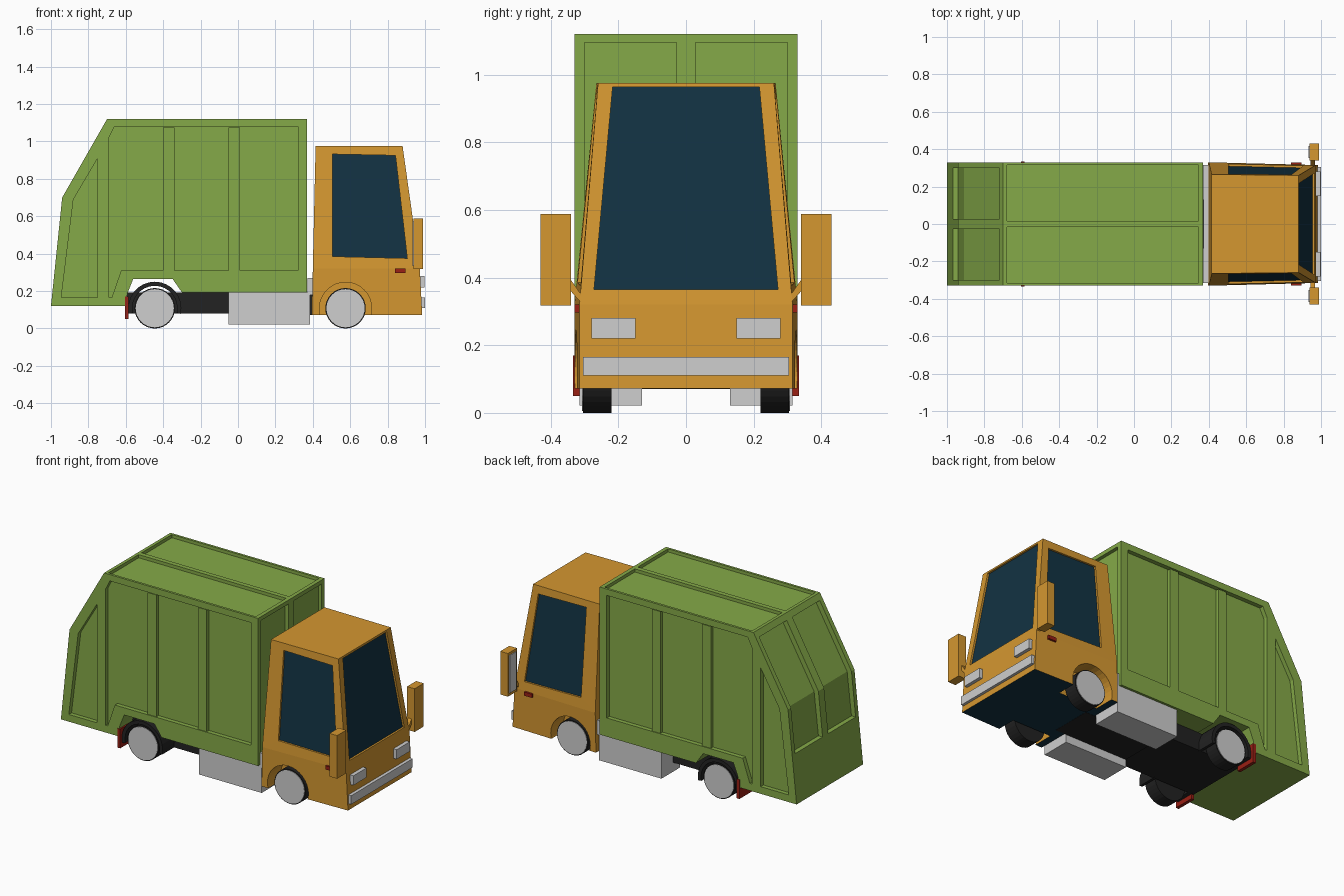
import bpy, bmesh, math
from mathutils import Vector

if "Cube" in bpy.data.objects:
    bpy.data.objects.remove(bpy.data.objects["Cube"])


def material(name, r, g, b):
    m = bpy.data.materials.new(name)
    m.diffuse_color = (r, g, b, 1)
    m.use_nodes = True
    m.node_tree.nodes["Principled BSDF"].inputs["Base Color"].default_value = m.diffuse_color
    return m


GREEN = material("green_paint", 0.235, 0.40, 0.065)
ORANGE = material("orange_paint", 0.66, 0.31, 0.03)
GLASS = material("dark_blue_glass", 0.006, 0.032, 0.055)
GREY = material("light_grey", 0.62, 0.62, 0.62)
BLACK = material("black_rubber", 0.016, 0.016, 0.016)
RED = material("red_plastic", 0.32, 0.014, 0.007)


def add_prism(bm, pts, lo, hi, axis="y"):
    """Extrude a profile: (x,z) along y, (y,z) along x or (x,y) along z."""
    def place(p, t):
        return {"y": (p[0], t, p[1]), "x": (t, p[0], p[1]), "z": (p[0], p[1], t)}[axis]
    a = [bm.verts.new(place(p, lo)) for p in pts]
    b = [bm.verts.new(place(p, hi)) for p in pts]
    faces = [bm.faces.new(a), bm.faces.new(b[::-1])]
    n = len(pts)
    for i in range(n):
        faces.append(bm.faces.new((a[i], b[i], b[(i + 1) % n], a[(i + 1) % n])))
    bmesh.ops.recalc_face_normals(bm, faces=faces)


def finish(name, bm, *mats):
    me = bpy.data.meshes.new(name)
    bm.to_mesh(me)
    bm.free()
    for m in mats:
        me.materials.append(m)
    ob = bpy.data.objects.new(name, me)
    bpy.context.collection.objects.link(ob)
    return ob


def prism(name, pts, lo, hi, mat, axis="y"):
    bm = bmesh.new()
    add_prism(bm, pts, lo, hi, axis)
    return finish(name, bm, mat)


def rect(x0, x1, z0, z1):
    return [(x0, z0), (x1, z0), (x1, z1), (x0, z1)]


def box(name, x, y, z, mat):
    return prism(name, rect(*x, *z), y[0], y[1], mat)


def arc(cx, cz, r, a0, a1, n):
    return [(cx + r * math.cos(math.radians(a0 + (a1 - a0) * i / n)),
             cz + r * math.sin(math.radians(a0 + (a1 - a0) * i / n))) for i in range(n + 1)]


def both(lo, hi):
    return (("left", lo, hi), ("right", -hi, -lo))


def subtract(ob, cutter):
    mod = ob.modifiers.new("cut", "BOOLEAN")
    mod.operation, mod.solver, mod.object = "DIFFERENCE", "EXACT", cutter
    cutter.hide_render = True
    bpy.context.view_layer.objects.active = ob
    bpy.ops.object.modifier_apply(modifier=mod.name)
    bpy.data.objects.remove(cutter)


# Refuse container with its rear wheel gap
body = prism("container", [(-1, .12), (-.94, .70), (-.70, 1.12), (.37, 1.12), (.37, .193),
                           (-.30, .193), (-.35, .265), (-.56, .265), (-.59, .19), (-.605, .12)],
             -.33, .33, GREEN)

# Recessed panels on the sides, roof, front and tail
bm = bmesh.new()
for _, lo, hi in both(.303, .40):
    add_prism(bm, [(-.69, .165), (-.69, 1.02), (-.66, 1.08), (.32, 1.08), (.32, .31),
                   (-.625, .31), (-.675, .165)], lo, hi)
    add_prism(bm, [(-.945, .165), (-.88, .69), (-.75, .91), (-.75, .165)], lo, hi)
for _, lo, hi in both(.015, .315):
    add_prism(bm, rect(-.68, .345, lo, hi), 1.10, 1.2, "z")
for _, lo, hi in both(.028, .30):
    add_prism(bm, rect(lo, hi, .25, 1.095), .348, .45, "x")
    add_prism(bm, [(-.792, 1.127), (-1.1, .75), (-1.1, .42), (-.94, .42), (-.91, .69),
                   (-.692, 1.07)], lo, hi)
subtract(body, finish("panel_cutter", bm, GREEN))

# Side ribs
for side, lo, hi in both(.295, .325):
    for i, x in enumerate((-.40, -.05)):
        box(f"side_rib_{side}_{i}", (x, x + .06), (lo, hi), (.305, 1.075), GREEN)

# Cab shell: three rings of corners (rear left, front left, front right, rear right)
BELT, TOP = .32, .975
rings = [(.395, .985, .33, .315, .072), (.40, .972, .33, .315, BELT), (.415, .88, .265, .26, TOP)]
bm = bmesh.new()
v = [[bm.verts.new(p) for p in ((xr, yr, z), (xf, yf, z), (xf, -yf, z), (xr, -yr, z))]
     for xr, xf, yr, yf, z in rings]
bm.faces.new(v[0]).material_index = 1
bm.faces.new(v[2])
upper = []
for k in range(2):
    for i in range(4):
        j = (i + 1) % 4
        f = bm.faces.new((v[k][i], v[k][j], v[k + 1][j], v[k + 1][i]))
        if k:
            upper.append(f)


def mix(a, b, t):
    return a + (b - a) * t


def window(face, i, j, pts, axis, inward):
    """Cut a recessed pane into an upper cab face between corners i and j."""
    lo_i, lo_j, hi_i, hi_j = (w.co.copy() for w in (v[1][i], v[1][j], v[2][i], v[2][j]))
    outer = [v[1][i], v[1][j], v[2][j], v[2][i]]
    bm.faces.remove(face)
    rim = []
    for a, z in pts:
        t = (z - BELT) / (TOP - BELT)
        p, q = mix(lo_i, hi_i, t), mix(lo_j, hi_j, t)
        rim.append(bm.verts.new(mix(p, q, (a - p[axis]) / (q[axis] - p[axis]))))
    pane = [bm.verts.new(w.co + Vector(inward)) for w in rim]
    for k in range(4):
        n = (k + 1) % 4
        bm.faces.new((outer[k], outer[n], rim[n], rim[k]))
        bm.faces.new((rim[k], rim[n], pane[n], pane[k]))
    bm.faces.new(pane).material_index = 1


side_r = [(.505, .385), (.905, .375), (.842, .925), (.505, .932)]
window(upper[0], 0, 1, side_r, 0, (0, -.012, 0))
window(upper[2], 3, 2, side_r, 0, (0, .012, 0))
window(upper[1], 1, 2, [(.272, .365), (-.272, .365), (-.217, .963), (.217, .963)], 1, (-.012, 0, 0))
bmesh.ops.recalc_face_normals(bm, faces=bm.faces[:])
cab = finish("cab", bm, ORANGE, GLASS)

# Front wheel wells
bm = bmesh.new()
for _, lo, hi in both(.20, .45):
    add_prism(bm, arc(.575, .107, .14, 0, 348.75, 31), lo, hi)
subtract(cab, finish("well_cutter", bm, ORANGE))

# Chassis and cross bar behind the cab
box("chassis_rear", (-.60, -.04), (-.20, .20), (.08, .192), BLACK)
box("chassis_front", (-.05, .46), (-.13, .13), (.071, .192), BLACK)
box("cab_cross_bar", (.372, .405), (-.315, .315), (.18, .27), GREY)

# Bumper
box("front_bumper", (.96, 1.0), (-.305, .305), (.11, .165), GREY)

# Parts repeated on both sides
for side, lo, hi in both(.22, .305):
    s = 1 if lo > 0 else -1
    for end, x in (("rear", -.445), ("front", .575)):
        prism(f"{end}_tyre_{side}", arc(x, .108, .108, 0, 348.75, 31), lo, hi, BLACK)
        prism(f"{end}_hub_{side}", arc(x, .108, .102, 0, 348.75, 31),
              *sorted((s * .29, s * .308)), GREY)

    def part(name, x, y, z, mat):
        box(f"{name}_{side}", x, sorted((s * y[0], s * y[1])), z, mat)

    prism(f"rear_mudguard_{side}",
          arc(-.445, .108, .142, -12, 192, 16) + arc(-.445, .108, .12, 192, -12, 16),
          *sorted((s * .19, s * .315)), BLACK)
    part("mud_flap", (-.605, -.585), (.20, .334), (.05, .17), RED)
    part("side_tank", (-.05, .385), (.13, .315), (.022, .193), GREY)
    part("headlight", (.96, .998), (.15, .28), (.22, .28), GREY)
    part("side_marker", (.84, .895), (.30, .33), (.297, .32), RED)
    part("mirror_housing", (.937, .99), (.34, .43), (.317, .588), ORANGE)
    part("mirror_glass", (.932, .94), (.352, .418), (.335, .572), GREY)
    prism(f"mirror_arm_{side}", [(s * .31, .325), (s * .345, .365), (s * .345, .40), (s * .31, .35)],
          .945, .968, ORANGE, "x")
